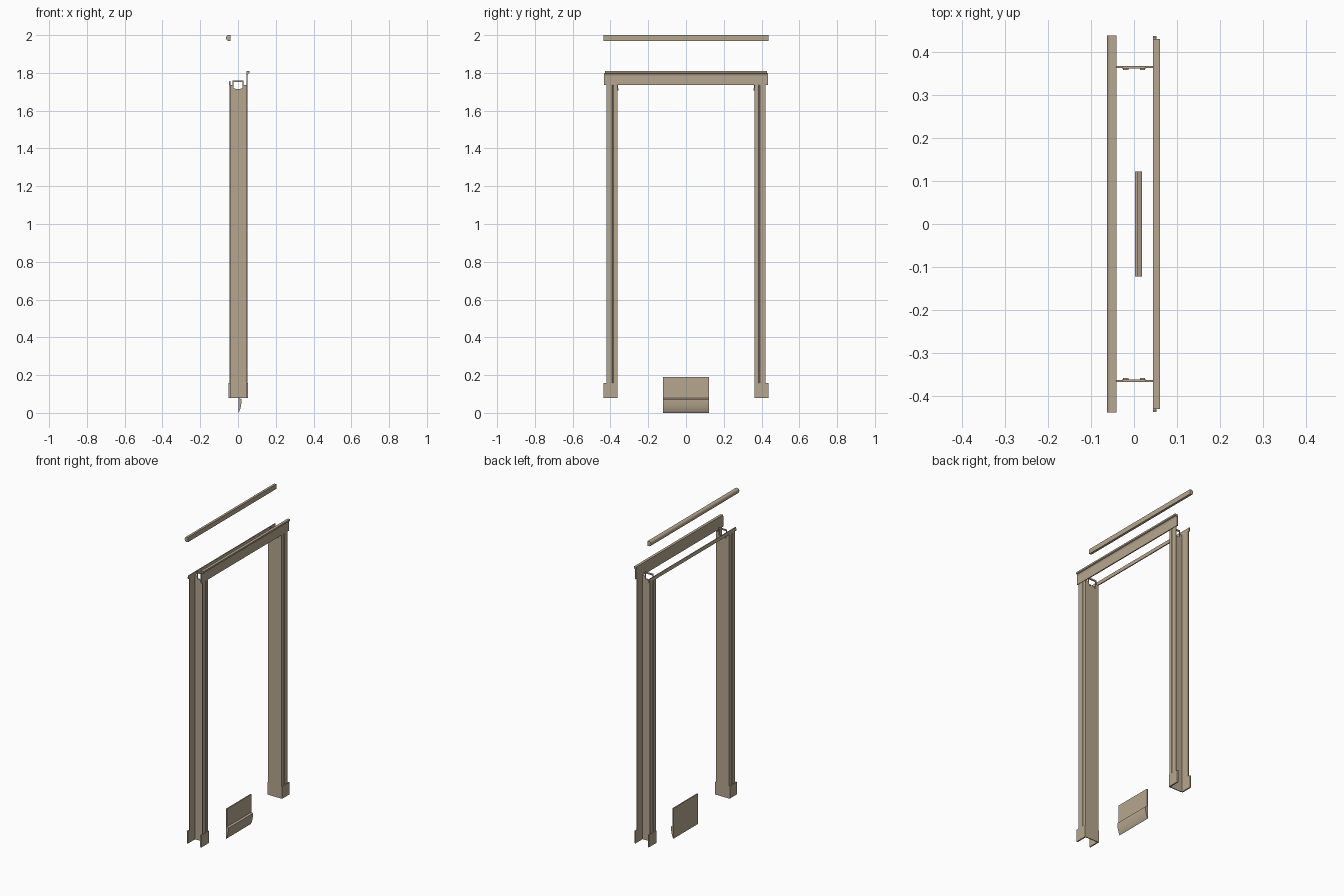
import bpy, bmesh
from math import sin, cos, pi
from mathutils import Vector

cube = bpy.data.objects.get("Cube")
if cube:
    bpy.data.objects.remove(cube, do_unlink=True)

tan = bpy.data.materials.new("warm tan")
tan.use_nodes = True
colour = (0.47, 0.385, 0.275, 1)
tan.diffuse_color = colour
tan.node_tree.nodes["Principled BSDF"].inputs["Base Color"].default_value = colour


def prism(name, profile, axis, start, end, smooth=False):
    """Extrude a closed profile along y (points are x, z), z (x, y) or x (y, z)."""
    place = {"y": lambda a, b, t: (a, t, b),
             "z": lambda a, b, t: (a, b, t),
             "x": lambda a, b, t: (t, a, b)}[axis]
    bm = bmesh.new()
    face = bm.faces.new([bm.verts.new(place(a, b, start)) for a, b in profile])
    top = bmesh.ops.extrude_face_region(bm, geom=[face])["geom"]
    shift = Vector(place(0, 0, end - start))
    bmesh.ops.translate(bm, vec=shift, verts=[v for v in top if isinstance(v, bmesh.types.BMVert)])
    bmesh.ops.recalc_face_normals(bm, faces=bm.faces)
    mesh = bpy.data.meshes.new(name)
    bm.to_mesh(mesh)
    bm.free()
    mesh.materials.append(tan)
    obj = bpy.data.objects.new(name, mesh)
    bpy.context.collection.objects.link(obj)
    if smooth:
        bpy.ops.object.select_all(action="DESELECT")
        obj.select_set(True)
        bpy.context.view_layer.objects.active = obj
        bpy.ops.object.shade_smooth_by_angle(angle=0.6)
    return obj


def box(name, x0, x1, y0, y1, z0, z1):
    return prism(name, [(x0, y0), (x1, y0), (x1, y1), (x0, y1)], "z", z0, z1)


BASE, TOP = 0.08, 1.735

for side, s in (("back", 1), ("front", -1)):
    # Jamb board with a notch cut in its top edge
    notch = [(-0.041, BASE), (0.045, BASE), (0.045, TOP), (0.025, TOP), (0.025, 1.716),
             (-0.025, 1.716), (-0.025, TOP), (-0.041, TOP)]
    prism(side + "_jamb", notch, "y", s * 0.362, s * 0.367)

    # Arched bracket over the notch
    arch = [(-0.028, 1.712), (-0.024, 1.712), (-0.024, 1.752), (0.024, 1.752),
            (0.024, 1.712), (0.028, 1.712), (0.028, 1.761), (-0.028, 1.761)]
    prism(side + "_bracket", arch, "y", s * 0.361, s * 0.367)

    # Thin strips on the inner face of the bracket
    for label, x in (("right", -0.019), ("left", 0.02)):
        box(f"{side}_{label}_clip", x - 0.006, x + 0.006, s * 0.358, s * 0.362, 1.708, 1.717)

    # Stepped casings and their plinth blocks on both faces of the wall
    for label, d, x in (("right", -1, -0.041), ("left", 1, 0.044)):
        steps = [(0, 0.364), (0.004, 0.364), (0.004, 0.384), (0.002, 0.386),
                 (0.002, 0.389), (0.005, 0.391), (0.005, 0.422), (0, 0.422)]
        prism(f"{side}_{label}_casing", [(x + d * a, s * b) for a, b in steps], "z", BASE, TOP)
        box(f"{side}_{label}_plinth", x, x + d * 0.008, s * 0.364, s * 0.437, BASE, 0.157)

# Header board with a projecting cornice lip
box("header_board", 0.044, 0.051, -0.434, 0.434, TOP, 1.80)
lip = [(0.044, 1.795), (0.051, 1.787), (0.055, 1.797), (0.061, 1.8), (0.061, 1.81), (0.044, 1.81)]
prism("header_cornice", lip, "y", -0.43, 0.43)

# Slim strip over the opposite casings
strip = [(-0.041, TOP), (-0.047, TOP), (-0.049, 1.741), (-0.046, 1.757), (-0.041, 1.757)]
prism("head_strip", strip, "y", -0.43, 0.43)

# Rounded rail floating above the frame
curve = [(-0.053 - 0.01 * sin(pi * i / 12), 1.985 + 0.015 * cos(pi * i / 12)) for i in range(13)]
prism("top_rail", [(-0.041, 1.97), (-0.041, 2.0)] + curve, "y", -0.438, 0.438, True)

# Low panel with a bowed, tapering foot
bow = [(0.002 + 0.017 * sin(pi / 2 * i / 8), 0.072 * (i / 8) ** 1.3) for i in range(9)]
prism("panel_foot", bow + [(0.009, 0.078), (0.002, 0.078)], "y", -0.122, 0.122, True)
box("panel_board", 0.002, 0.009, -0.122, 0.122, 0.076, 0.19)
